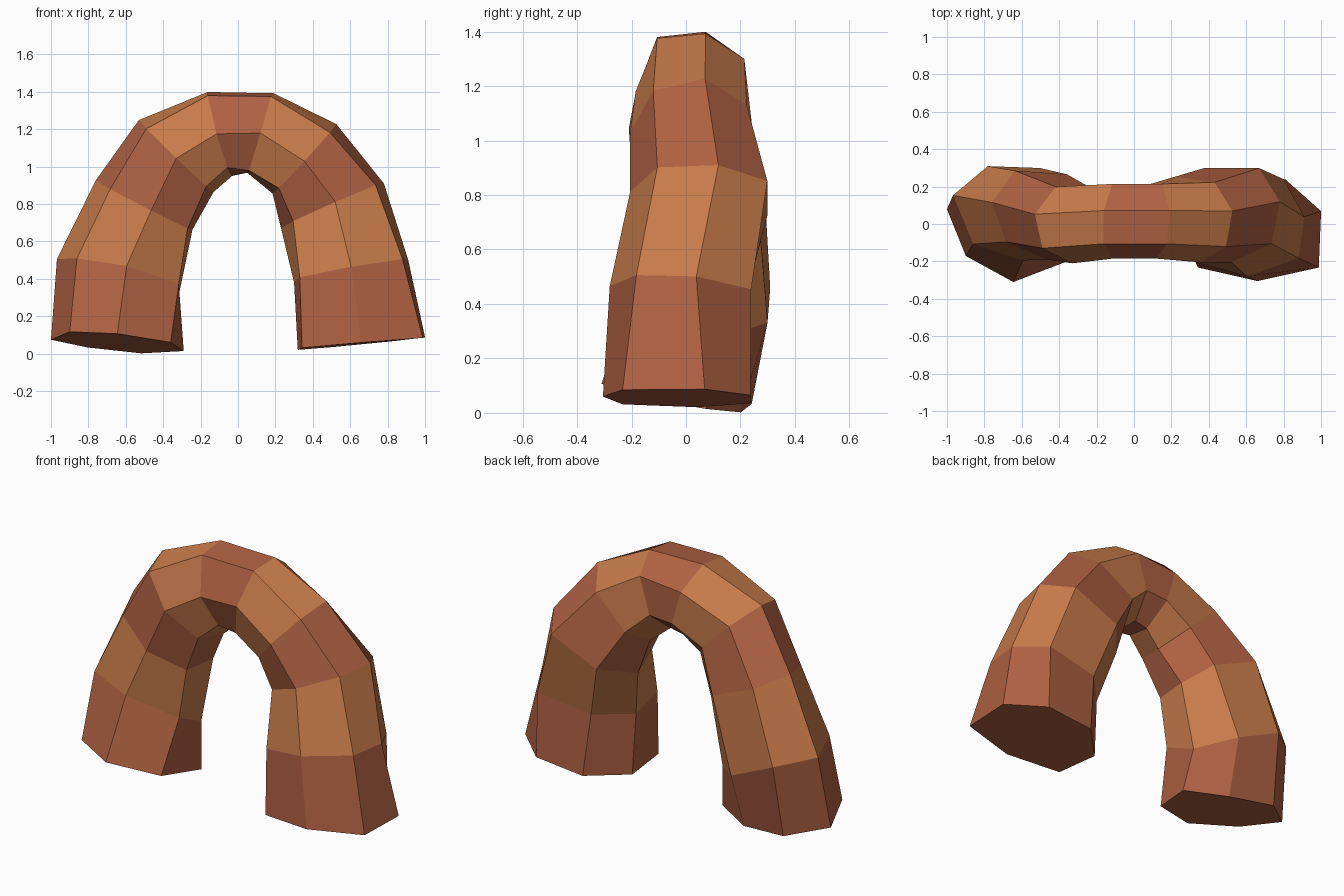
import bpy, bmesh, math

if "Cube" in bpy.data.objects:
    bpy.data.objects.remove(bpy.data.objects["Cube"])

# Each ring: centre (x, y, z), radial vector (x, z), depth vector (x, y, z)
RINGS = [
    (-.645, -.02, .06,   -.364, .036,  0, .29, -.047),
    (-.625, .065, .42,   -.345, .10,  -.03, .26, -.05),
    (-.495, .06, .79,    -.265, .135, -.03, .25, .025),
    (-.33, .005, 1.055,  -.205, .197,  0, .215, .01),
    (-.10, .025, 1.175,  -.067, .23,   .015, .21, 0),
    (.12, .025, 1.18,    .072, .218,   0, .21, 0),
    (.355, .02, 1.04,    .175, .19,    0, .225, .01),
    (.508, .06, .794,    .282, .123,  -.012, .265, -.018),
    (.605, -.02, .445,   .313, .062,   0, .26, -.02),
    (.66, -.02, .055,    .349, .034,   0, .285, -.005),
]
SIDES = 7

# Small rock irregularities: (ring, side) -> offset
# sides: 0 front, 1-2 outer, 3-4 back, 5-6 inner
CHIPS = {
    (0, 1): (.03, .03, 0), (0, 2): (0, .035, -.01),
    (0, 4): (-.03, -.04, 0), (0, 5): (0, .03, 0),
    (1, 1): (.015, -.01, -.02), (1, 2): (0, .03, 0), (1, 3): (.02, .01, .04),
    (1, 5): (-.03, 0, -.04), (1, 6): (.02, 0, 0),
    (2, 4): (.05, -.02, 0),
    (4, 1): (0, 0, .025),
    (5, 1): (0, 0, .025), (5, 3): (0, 0, .025), (5, 6): (-.005, 0, -.03),
    (6, 4): (-.06, .03, 0),
    (7, 3): (.05, 0, .02),
    (8, 1): (.03, 0, 0), (8, 3): (.06, .025, 0), (8, 6): (-.03, -.025, 0),
    (9, 1): (.055, -.035, 0), (9, 2): (0, .025, 0), (9, 6): (-.045, -.035, 0),
}


def material(name, color):
    m = bpy.data.materials.new(name)
    m.diffuse_color = (*color, 1)
    m.use_nodes = True
    m.node_tree.nodes["Principled BSDF"].inputs["Base Color"].default_value = m.diffuse_color
    return m


# Arch body: seven-sided rings bridged along the curve
bm = bmesh.new()
loops = []
for r, (cx, cy, cz, rx, rz, hx, hy, hz) in enumerate(RINGS):
    loop = []
    for i in range(SIDES):
        a = 2 * math.pi * i / SIDES
        u, v = math.sin(a), -math.cos(a)
        dx, dy, dz = CHIPS.get((r, i), (0, 0, 0))
        loop.append(bm.verts.new((cx + u * rx + v * hx + dx,
                                  cy + v * hy + dy,
                                  cz + u * rz + v * hz + dz)))
    loops.append(loop)

# Rock layers alternate between two colours
for s, (lo, hi) in enumerate(zip(loops, loops[1:])):
    for i in range(SIDES):
        j = (i + 1) % SIDES
        bm.faces.new((lo[i], lo[j], hi[j], hi[i])).material_index = s % 2

# Feet
bm.faces.new(loops[0])
bm.faces.new(loops[-1])
bmesh.ops.recalc_face_normals(bm, faces=bm.faces[:])

mesh = bpy.data.meshes.new("rock_arch")
bm.to_mesh(mesh)
bm.free()
mesh.materials.append(material("red_rock", (.43, .12, .055)))
mesh.materials.append(material("orange_rock", (.58, .20, .07)))
arch = bpy.data.objects.new("rock_arch", mesh)
bpy.context.collection.objects.link(arch)
